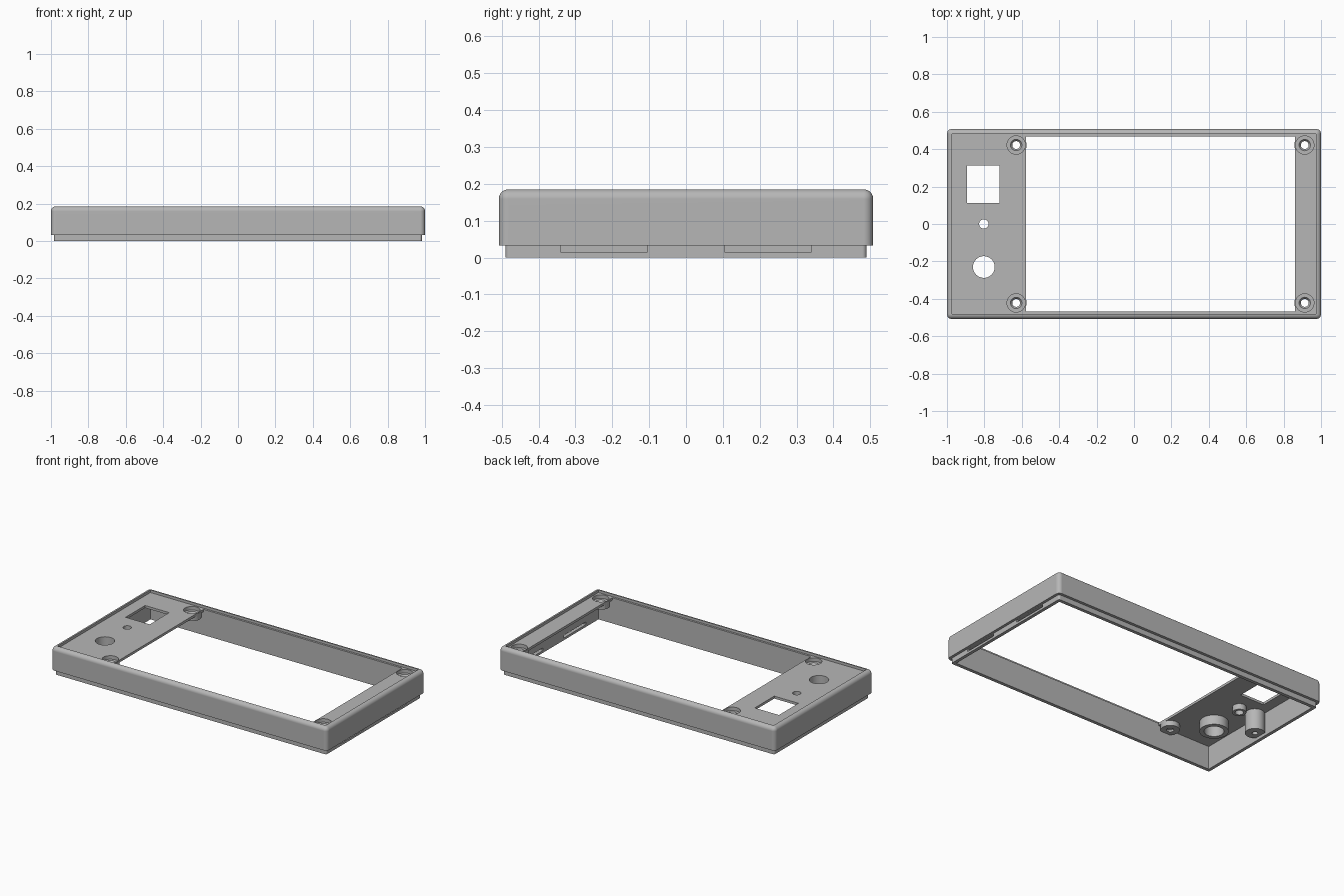
import bpy, bmesh, math

if "Cube" in bpy.data.objects:
    bpy.data.objects.remove(bpy.data.objects["Cube"], do_unlink=True)

grey = bpy.data.materials.new("plain_grey")
grey.use_nodes = True
grey.diffuse_color = (0.47, 0.47, 0.47, 1)
grey.node_tree.nodes["Principled BSDF"].inputs["Base Color"].default_value = grey.diffuse_color


def finish(bm, name):
    bmesh.ops.recalc_face_normals(bm, faces=bm.faces)
    mesh = bpy.data.meshes.new(name)
    bm.to_mesh(mesh)
    bm.free()
    mesh.materials.append(grey)
    obj = bpy.data.objects.new(name, mesh)
    bpy.context.collection.objects.link(obj)
    return obj


def box(name, x, y, z, radius=0, round_top=False, segments=8):
    """Box from (low, high) ranges, with rounded upright and optional top edges."""
    bm = bmesh.new()
    bmesh.ops.create_cube(bm, size=1)
    for v in bm.verts:
        v.co = [(r[0] + r[1]) / 2 + c * (r[1] - r[0]) for c, r in zip(v.co, (x, y, z))]
    if radius:
        edges = []
        for e in bm.edges:
            a, b = e.verts
            upright = abs(a.co.z - b.co.z) > 1e-4
            top = min(a.co.z, b.co.z) > z[1] - 1e-4
            if upright or (round_top and top):
                edges.append(e)
        bmesh.ops.bevel(bm, geom=edges, offset=radius, segments=segments,
                        profile=0.5, affect='EDGES')
    return finish(bm, name)


def cylinder(name, x, y, z, r_low, r_high=None, sides=48):
    """Upright cylinder or cone between two heights."""
    bm = bmesh.new()
    bmesh.ops.create_cone(bm, cap_ends=True, segments=sides, radius1=r_low,
                          radius2=r_high or r_low, depth=z[1] - z[0])
    bmesh.ops.translate(bm, verts=bm.verts, vec=(x, y, (z[0] + z[1]) / 2))
    return finish(bm, name)


def combine(target, tool, operation):
    tool.hide_render = True
    mod = target.modifiers.new("combine", 'BOOLEAN')
    mod.operation, mod.solver, mod.object = operation, 'EXACT', tool
    bpy.context.view_layer.objects.active = target
    bpy.ops.object.modifier_apply(modifier=mod.name)
    bpy.data.objects.remove(tool, do_unlink=True)


def add(tool):
    combine(shell, tool, 'UNION')


def cut(tool):
    combine(shell, tool, 'DIFFERENCE')


FLOOR = 0.168      # recessed face
UNDER = 0.152      # underside of the face plate
WALL_X, WALL_Y = 0.962, 0.468

# Outer shell with the stepped lip below it
shell = box("enclosure_frame", (-1, 1), (-0.508, 0.508), (0.033, 0.185), 0.026, True)
add(box("lip", (-0.983, 0.983), (-0.49, 0.49), (0, 0.1), 0.012, segments=4))

# Shallow recess in the top
cut(box("recess", (-0.972, 0.972), (-0.481, 0.481), (FLOOR, 0.3)))

# Cavity and display window, as one stepped profile run from front to back
left, right = -0.578, 0.862
profile = [(-WALL_X, -0.1), (WALL_X, -0.1), (WALL_X, UNDER), (right, UNDER),
           (right, 0.3), (left, 0.3), (left, UNDER), (-WALL_X, UNDER)]
bm = bmesh.new()
face = bm.faces.new([bm.verts.new((x, -WALL_Y, z)) for x, z in profile])
moved = bmesh.ops.extrude_face_region(bm, geom=[face])["geom"]
bmesh.ops.translate(bm, vec=(0, 2 * WALL_Y, 0),
                    verts=[v for v in moved if isinstance(v, bmesh.types.BMVert)])
cut(finish(bm, "cavity"))

# Counterbored screw bosses at the window corners
for x in (-0.63, 0.913):
    for y in (-0.422, 0.422):
        add(cylinder("boss", x, y, (0.12, 0.165), 0.056))
        cut(cylinder("counterbore", x, y, (0.145, 0.3), 0.049))
        cut(cylinder("countersink", x, y, (0.132, 0.15), 0.021, 0.034))
        cut(cylinder("screw_hole", x, y, (0.05, 0.14), 0.021))

# Collared round holes in the control panel
for y, hole, collar, bottom in ((-0.23, 0.058, 0.085, 0.09), (0, 0.025, 0.041, 0.115)):
    add(cylinder("collar", -0.803, y, (bottom, 0.16), collar))
    cut(cylinder("hole", -0.803, y, (0.05, 0.3), hole))

# Square opening
cut(box("square_opening", (-0.893, -0.718), (0.112, 0.314), (0.1, 0.3)))

# Blind fixing post beside the left wall
add(cylinder("post", -0.922, 0, (0.02, 0.16), 0.058))
cut(cylinder("post_hole", -0.922, 0, (-0.05, 0.12), 0.017))

# Two latch slots through the lip
for side in (-1, 1):
    cut(box("slot", (0.93, 1.1), sorted((side * 0.105, side * 0.34)), (0.015, 0.0325)))

# Smooth shading with crisp edges
bpy.ops.object.select_all(action='DESELECT')
shell.select_set(True)
bpy.context.view_layer.objects.active = shell
bpy.ops.object.shade_smooth_by_angle(angle=math.radians(30))
normals = shell.modifiers.new("weighted_normals", 'WEIGHTED_NORMAL')
normals.keep_sharp = True
